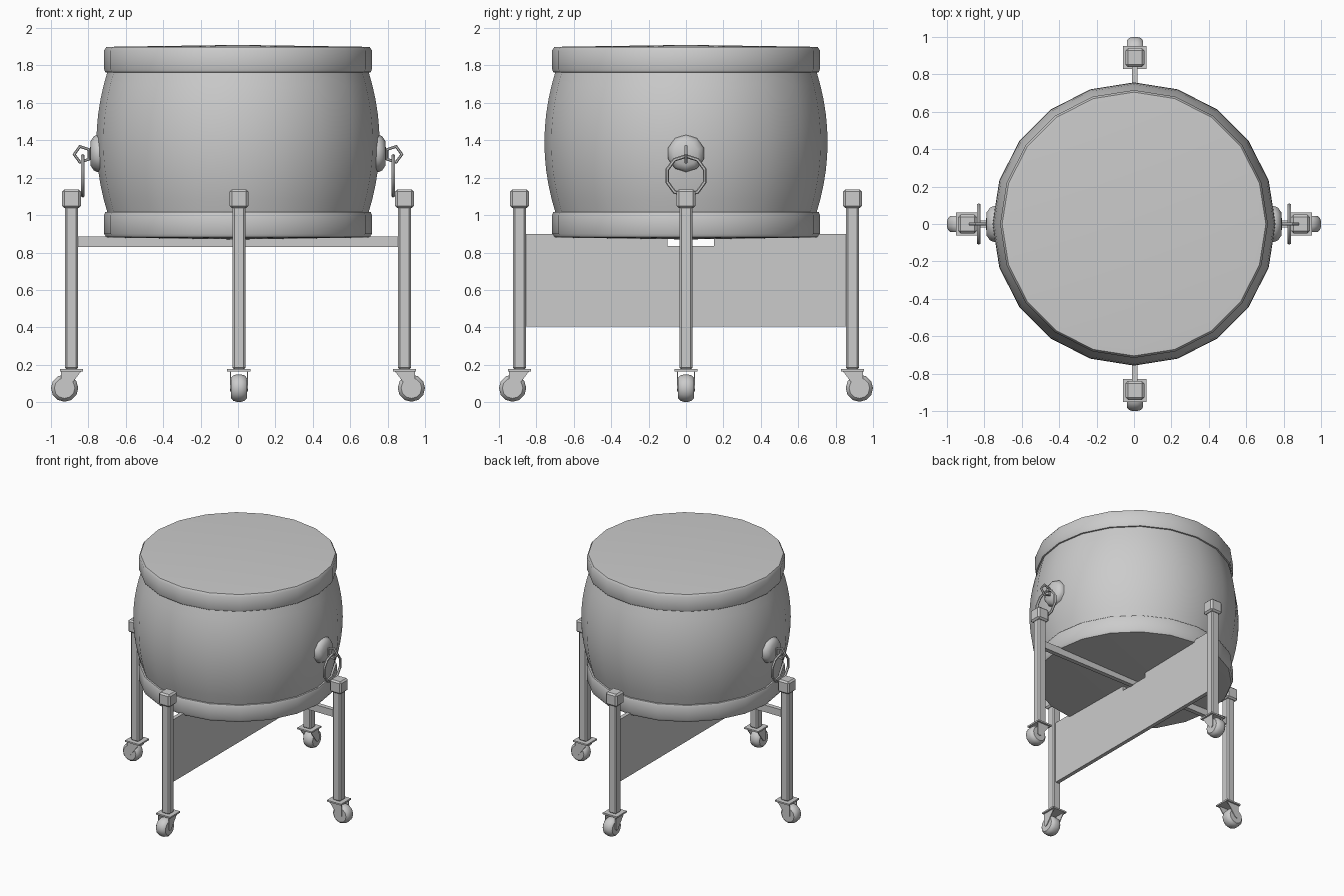
import bpy, bmesh, math
from mathutils import Matrix, Vector

cube = bpy.data.objects.get("Cube")
if cube:
    bpy.data.objects.remove(cube, do_unlink=True)

GREY = (0.6, 0.6, 0.6, 1)
grey = bpy.data.materials.new("light_grey")
grey.use_nodes = True
grey.diffuse_color = GREY
grey.node_tree.nodes["Principled BSDF"].inputs["Base Color"].default_value = GREY


def finish(bm, name, matrix=Matrix(), smooth=False):
    bmesh.ops.recalc_face_normals(bm, faces=bm.faces)
    bm.transform(matrix)
    mesh = bpy.data.meshes.new(name)
    bm.to_mesh(mesh)
    bm.free()
    mesh.materials.append(grey)
    obj = bpy.data.objects.new(name, mesh)
    bpy.context.collection.objects.link(obj)
    if smooth:
        bpy.ops.object.select_all(action="DESELECT")
        obj.select_set(True)
        bpy.context.view_layer.objects.active = obj
        bpy.ops.object.shade_smooth_by_angle(angle=math.radians(38))
    return obj


def box(name, centre, size, matrix=Matrix(), bevel=0):
    bm = bmesh.new()
    bmesh.ops.create_cube(bm, size=1)
    bm.transform(Matrix.Translation(centre) @ Matrix.Diagonal((*size, 1)))
    if bevel:
        bmesh.ops.bevel(bm, geom=bm.edges[:], offset=bevel, segments=1, affect="EDGES")
    return finish(bm, name, matrix)


def prism(name, points, depth, matrix=Matrix()):
    """Extrude an outline given in local XY along local Z, centred."""
    bm = bmesh.new()
    face = bm.faces.new([bm.verts.new((x, y, -depth / 2)) for x, y in points])
    new = bmesh.ops.extrude_face_region(bm, geom=[face])["geom"]
    verts = [v for v in new if isinstance(v, bmesh.types.BMVert)]
    bmesh.ops.translate(bm, verts=verts, vec=(0, 0, depth))
    return finish(bm, name, matrix)


def lathe(name, profile, sides, matrix=Matrix(), closed=False):
    """Turn (radius, height) points around local Z."""
    bm = bmesh.new()
    verts = [bm.verts.new((r, 0, z)) for r, z in profile]
    pairs = list(zip(verts, verts[1:] + verts[:1] if closed else verts[1:]))
    edges = [bm.edges.new(p) for p in pairs]
    bmesh.ops.spin(bm, geom=verts + edges, axis=(0, 0, 1), cent=(0, 0, 0),
                   steps=sides, angle=math.tau, use_duplicate=False)
    bmesh.ops.remove_doubles(bm, verts=bm.verts[:], dist=0.0005)
    return finish(bm, name, matrix, smooth=True)


def ring(name, radius, tube, sides, matrix):
    section = [(radius + tube * math.cos(a), tube * math.sin(a))
               for a in (math.tau * i / 6 for i in range(6))]
    return lathe(name, section, sides, matrix, closed=True)


SIDES = 20
MID = 1.39

# Barrel shell, bulging at mid height
shell = [(0.757 - 0.06 * abs(t) ** 2, MID + 0.38 * t) for t in (i / 5 for i in range(-5, 6))]
lathe("drum_shell", shell, SIDES)

# Skins with folded rims, mirrored top and bottom
rim = [(0.69, 0.372), (0.71, 0.374), (0.716, 0.39), (0.716, 0.49),
       (0.705, 0.508), (0.675, 0.51), (0.0, 0.52)]
for name, sign in (("top_skin", 1), ("bottom_skin", -1)):
    lathe(name, [(r, MID + sign * h) for r, h in rim], SIDES)

# Stand: four legs on casters, each laid out along +x and turned into place
AXLE = Vector((0.927, 0, 0.075))
TO_Y = Matrix.Rotation(math.pi / 2, 4, "X")
wheel = [(0, -0.042), (0.055, -0.042), (0.068, -0.03), (0.073, -0.012)]
wheel += [(r, -z) for r, z in reversed(wheel)]
fork = [(0.835, 0.17), (0.945, 0.17), (0.947, 0.07), (0.932, 0.058), (0.915, 0.065)]
for i, side in enumerate(("left", "back", "right", "front")):
    shift = 0.005 * (i % 2)
    turn = Matrix.Translation((shift, 0, 0)) @ Matrix.Rotation(i * math.pi / 2, 4, "Z")
    box(side + "_leg", (0.89, 0, 0.615), (0.068, 0.068, 0.88), turn, 0.009)
    box(side + "_leg_cap", (0.89, 0, 1.088), (0.1, 0.1, 0.1), turn, 0.012)
    box(side + "_caster_plate", (0.89, 0, 0.171), (0.125, 0.125, 0.012), turn)
    lathe(side + "_wheel", wheel, 12, turn @ Matrix.Translation(AXLE) @ TO_Y)
    for y in (-0.046, 0.046):
        prism(side + "_caster_fork", fork, 0.006,
              turn @ Matrix.Translation((0, y, 0)) @ TO_Y)

# Cross rail, and tall panel notched around it
box("cross_rail", (0.003, 0, 0.857), (1.72, 0.035, 0.056))
panel = [(-0.86, 0.405), (0.86, 0.405), (0.86, 0.9), (0.15, 0.9),
         (0.15, 0.835), (-0.1, 0.835), (-0.1, 0.9), (-0.86, 0.9)]
to_yz = Matrix(((0, 0, 1, 0.005), (1, 0, 0, 0), (0, 1, 0, 0), (0, 0, 0, 1)))
prism("support_panel", panel, 0.03, to_yz)

# Side handles: round boss, eyelet and hanging ring
boss = [(0.1, 0.7), (0.1, 0.752), (0.09, 0.772), (0.065, 0.788), (0, 0.792)]
TO_X = Matrix.Rotation(math.pi / 2, 4, "Y")
for side, angle in (("left", 0), ("right", math.pi)):
    turn = Matrix.Rotation(angle, 4, "Z")
    lathe(side + "_handle_boss", boss, 10, turn @ Matrix.Translation((0, 0, 1.33)) @ TO_X)
    ring(side + "_eyelet", 0.044, 0.009, 5,
         turn @ Matrix.Translation((0.832, 0, 1.325)) @ TO_Y)
    ring(side + "_handle_ring", 0.106, 0.01, 10,
         turn @ Matrix.Translation((0.83, 0, 1.21)) @ TO_X)
